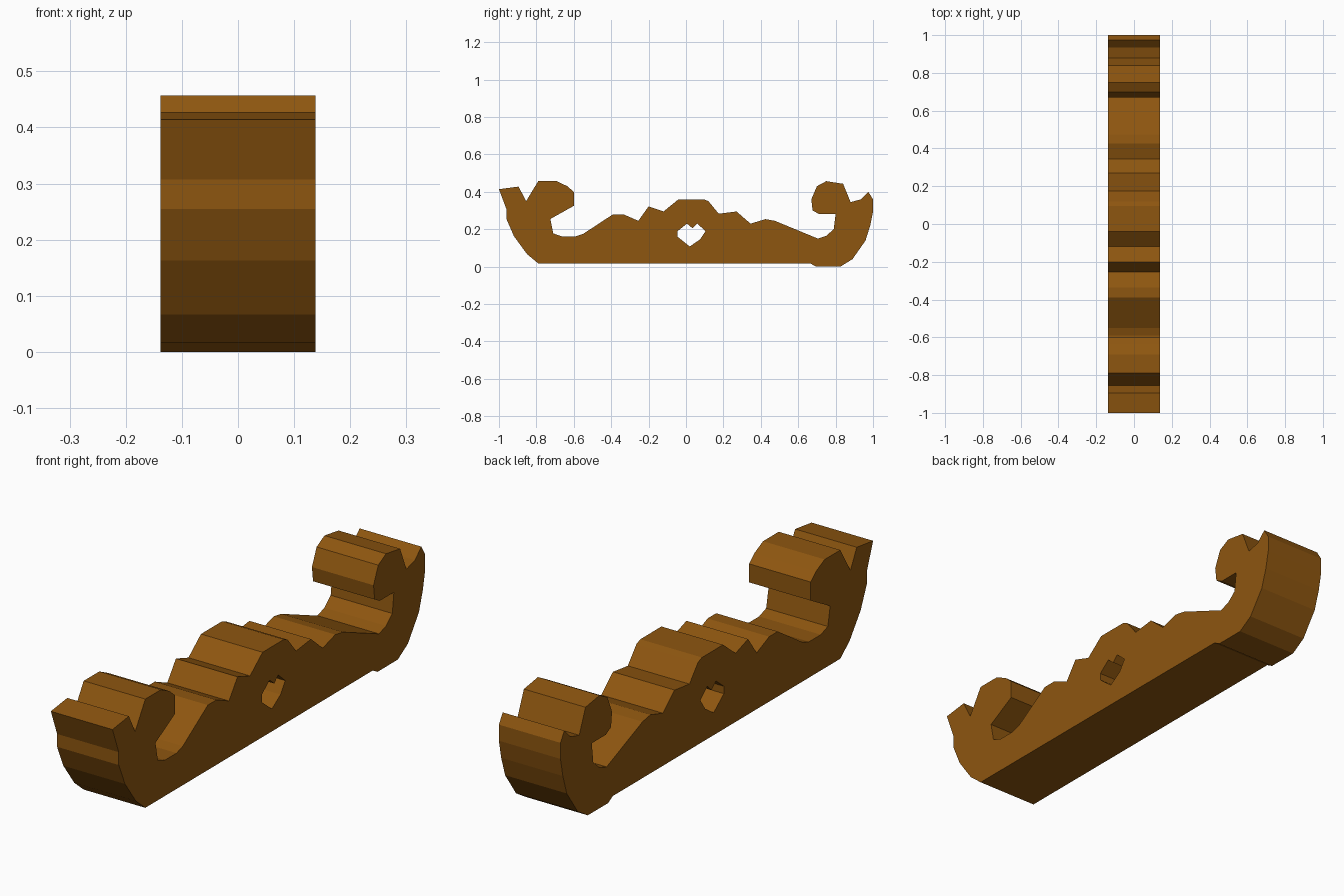
import bpy, bmesh
from mathutils import Matrix

if "Cube" in bpy.data.objects:
    bpy.data.objects.remove(bpy.data.objects["Cube"])

HALF_WIDTH = 0.138

# Side outline as (y, z)
base_and_back_curl = [
    (-.79, .017), (.665, .017), (.695, 0), (.825, 0), (.89, .04), (.96, .14),
    (.985, .22), (1, .295), (1, .36), (.975, .40), (.935, .36), (.88, .345),
    (.84, .443), (.75, .457), (.70, .43), (.67, .36), (.677, .30), (.71, .282),
    (.80, .282), (.79, .20), (.75, .165), (.705, .15)]
crest = [
    (.475, .245), (.425, .254), (.345, .23), (.27, .295), (.175, .283),
    (.12, .35), (.095, .36), (-.04, .36), (-.12, .295), (-.20, .322),
    (-.255, .245), (-.335, .28), (-.39, .28)]
front_curl = [
    (-.55, .175), (-.59, .162), (-.665, .162), (-.71, .178), (-.725, .255),
    (-.60, .325), (-.60, .40), (-.635, .43), (-.69, .457), (-.79, .457),
    (-.855, .35), (-.895, .428), (-1, .414), (-.96, .307), (-.96, .255),
    (-.92, .163), (-.85, .067)]
# Pierced opening under the crest
opening = [
    (-.045, .19), (.005, .23), (.035, .205), (.06, .23), (.105, .19),
    (.075, .145), (.02, .108), (-.045, .16)]

# Filled profile curve, extruded across the width
curve = bpy.data.curves.new("bracket_profile", 'CURVE')
curve.dimensions = '2D'
curve.fill_mode = 'BOTH'
curve.extrude = HALF_WIDTH
for loop in (base_and_back_curl + crest + front_curl, opening):
    spline = curve.splines.new('POLY')
    spline.points.add(len(loop) - 1)
    for point, (y, z) in zip(spline.points, loop):
        point.co = (y, z, 0, 1)
    spline.use_cyclic_u = True
helper = bpy.data.objects.new("profile_helper", curve)
bpy.context.collection.objects.link(helper)
bpy.context.view_layer.update()
mesh = bpy.data.meshes.new_from_object(
    helper.evaluated_get(bpy.context.evaluated_depsgraph_get()))
bpy.data.objects.remove(helper)

# Stand the profile up: local x -> y, y -> z, z -> x
mesh.transform(Matrix(((0, 0, 1, 0), (1, 0, 0, 0), (0, 1, 0, 0), (0, 0, 0, 1))))
bm = bmesh.new()
bm.from_mesh(mesh)
bmesh.ops.remove_doubles(bm, verts=bm.verts, dist=1e-4)
bmesh.ops.recalc_face_normals(bm, faces=bm.faces)
for face in bm.faces:
    face.smooth = False
bm.to_mesh(mesh)
bm.free()

# Single brown finish
brown = bpy.data.materials.new("warm_brown")
brown.diffuse_color = (.27, .093, .005, 1)
brown.use_nodes = True
brown.node_tree.nodes["Principled BSDF"].inputs["Base Color"].default_value = brown.diffuse_color
mesh.materials.clear()
mesh.materials.append(brown)
carved_bracket = bpy.data.objects.new("carved_bracket", mesh)
bpy.context.collection.objects.link(carved_bracket)
